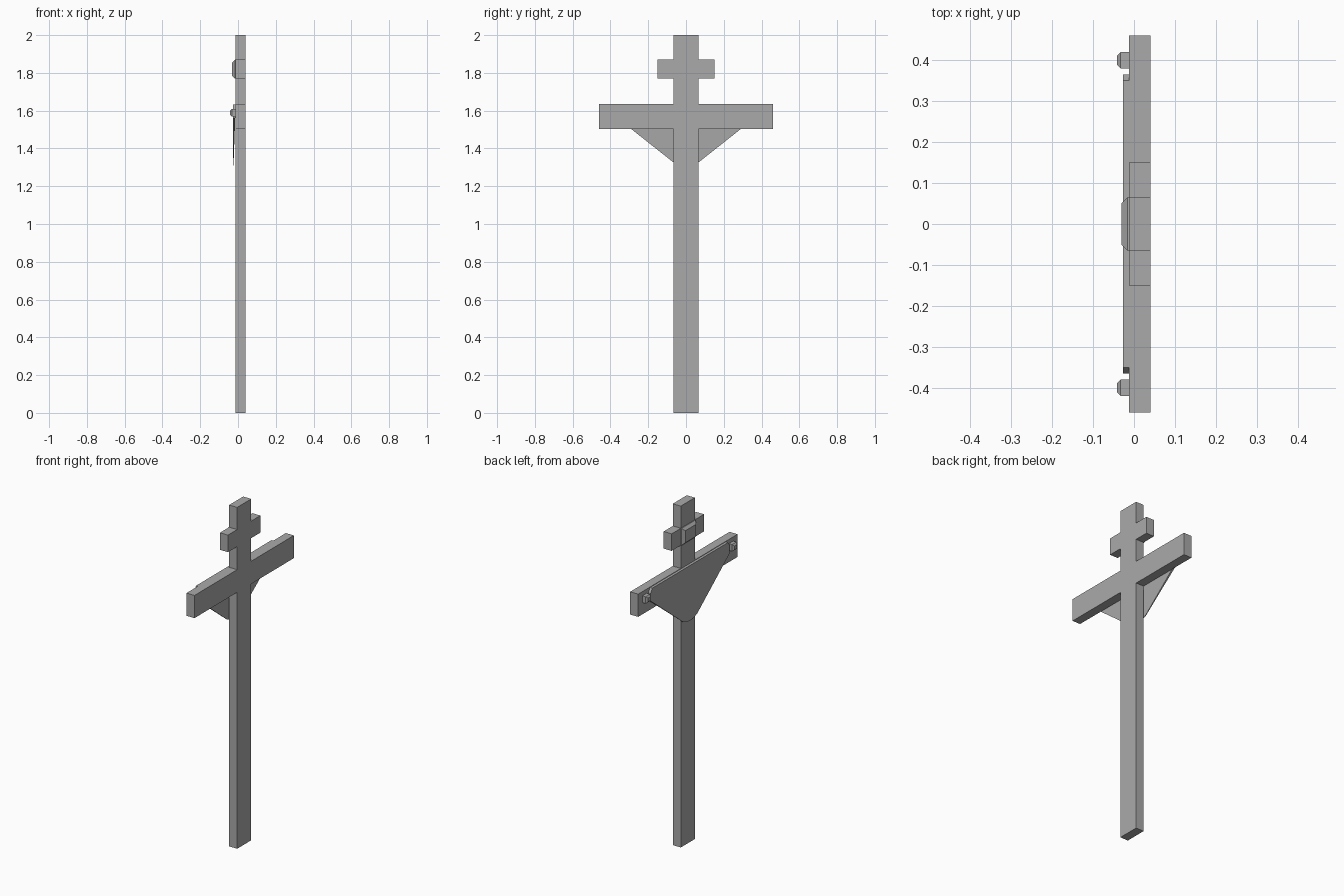
import bpy
import bmesh

cube = bpy.data.objects.get("Cube")
if cube:
    bpy.data.objects.remove(cube, do_unlink=True)

grey = bpy.data.materials.new("plain grey")
grey.use_nodes = True
colour = (0.4, 0.4, 0.4, 1)
grey.diffuse_color = colour
grey.node_tree.nodes["Principled BSDF"].inputs["Base Color"].default_value = colour

BACK, FACE = 0.04, -0.012   # x of the two broad timber faces


def loft(name, near, far):
    """Solid between two matching outlines."""
    bm = bmesh.new()
    a = [bm.verts.new(p) for p in near]
    b = [bm.verts.new(p) for p in far]
    bm.faces.new(a)
    bm.faces.new(b[::-1])
    n = len(a)
    for i in range(n):
        j = (i + 1) % n
        bm.faces.new((a[i], b[i], b[j], a[j]))
    bmesh.ops.recalc_face_normals(bm, faces=bm.faces)
    mesh = bpy.data.meshes.new(name)
    bm.to_mesh(mesh)
    bm.free()
    mesh.materials.append(grey)
    obj = bpy.data.objects.new(name, mesh)
    bpy.context.collection.objects.link(obj)
    return obj


def outline(half):
    """Mirror a half outline (y, z), listed top to bottom, across y = 0."""
    return half + [(-y, z) for y, z in reversed(half)]


def slab(name, pts, x0, x1):
    return loft(name, [(x0, y, z) for y, z in pts], [(x1, y, z) for y, z in pts])


def rect(hy, z0, z1, y=0):
    return [(y + hy, z1), (y + hy, z0), (y - hy, z0), (y - hy, z1)]


# Timber post with both crossbars as one profile
cross = [(0.065, 2), (0.065, 1.87), (0.15, 1.87), (0.15, 1.77), (0.065, 1.77),
         (0.065, 1.635), (0.46, 1.635), (0.46, 1.502), (0.065, 1.502), (0.065, 0)]
slab("cross_frame", outline(cross), FACE, BACK)


def stud(name, y, hy, z0, z1, tip, bevel):
    """Raised block on the timber face with a bevelled outer end."""
    shoulder = tip + bevel
    slab(name + "_base", rect(hy, z0, z1, y), shoulder, FACE)
    loft(name + "_cap",
         [(tip, a, b) for a, b in rect(hy - bevel, z0 + bevel, z1 - bevel, y)],
         [(shoulder, a, b) for a, b in rect(hy, z0, z1, y)])


# Plaque on the small crossbar and a peg at each end of the large one
stud("plaque", 0, 0.065, 1.77, 1.87, -0.031, 0.015)
for side, y in (("left", 0.4), ("right", -0.4)):
    stud("peg_" + side, y, 0.02, 1.57, 1.61, -0.042, 0.009)

# Triangular panel, thinning towards its lower point
panel = outline([(0.35, 1.632), (0.365, 1.61), (0.365, 1.562),
                 (0.065, 1.325), (0.025, 1.31)])
loft("triangular_panel",
     [(-0.027, y, z) for y, z in panel],
     [(-0.024 + 0.012 * (z - 1.31) / 0.32, y, z) for y, z in panel])
